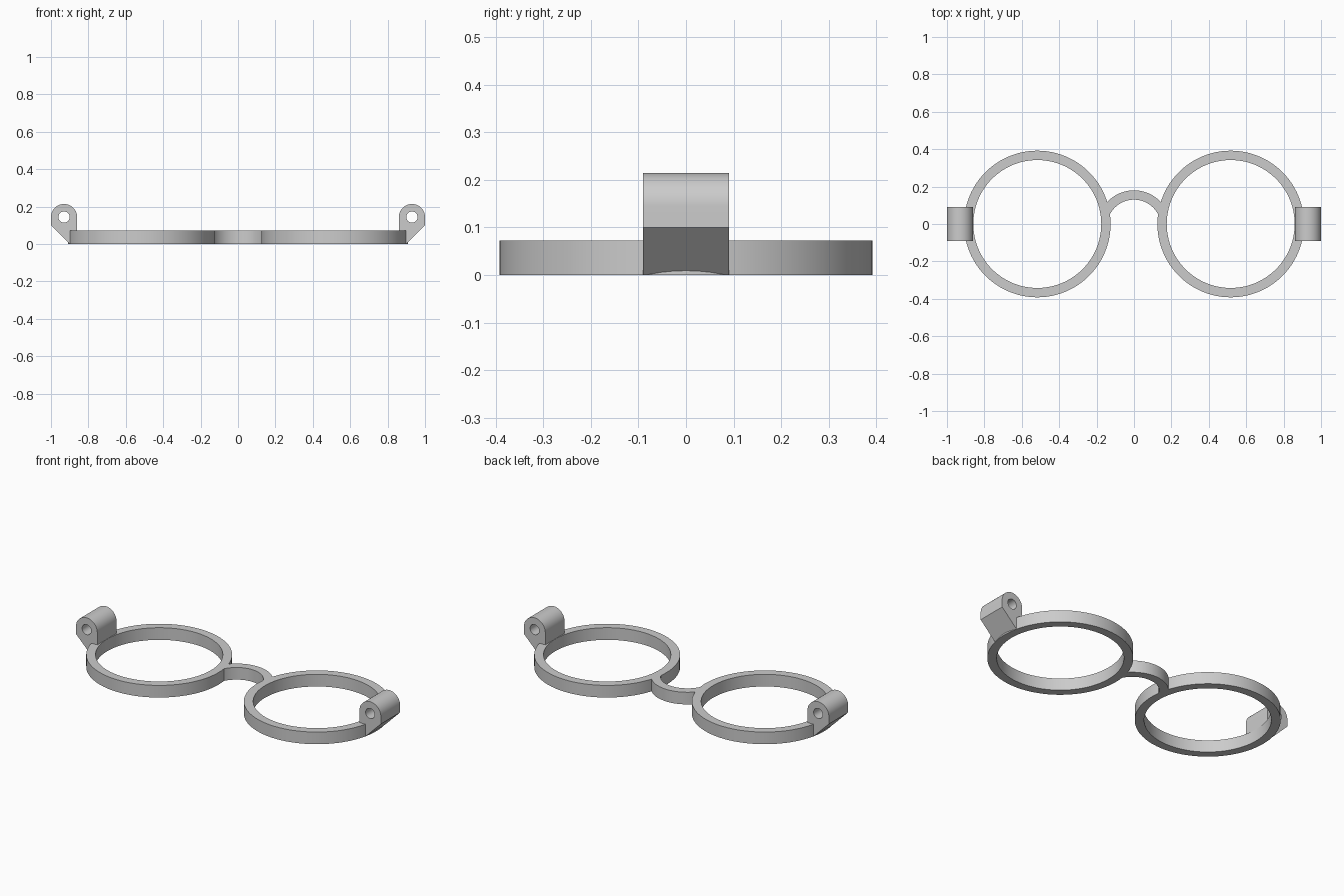
import bpy
import bmesh
from math import cos, sin, radians

cube = bpy.data.objects.get("Cube")
if cube:
    bpy.data.objects.remove(cube, do_unlink=True)

grey = bpy.data.materials.new("plain_grey")
grey.use_nodes = True
grey.diffuse_color = (0.6, 0.6, 0.6, 1)
grey.node_tree.nodes["Principled BSDF"].inputs["Base Color"].default_value = (0.6, 0.6, 0.6, 1)

HEIGHT = 0.072
RING_X, RING_OUTER, RING_INNER = 0.517, 0.392, 0.342


def arc(cx, cy, r, start, end, n):
    """Points along an arc, both ends included."""
    angles = [radians(start + (end - start) * i / n) for i in range(n + 1)]
    return [(cx + r * cos(a), cy + r * sin(a)) for a in angles]


def circle(cx, cy, r, n):
    return arc(cx, cy, r, 0, 360, n)[:-1]


def extrude_outlines(name, outlines, depth, location, rotation=(0, 0, 0)):
    """Fill closed outlines (inner ones become holes) and extrude them."""
    curve = bpy.data.curves.new(name + "_outline", "CURVE")
    curve.dimensions = "2D"
    curve.fill_mode = "BOTH"
    curve.extrude = depth / 2
    for points in outlines:
        spline = curve.splines.new("POLY")
        spline.points.add(len(points) - 1)
        for p, (x, y) in zip(spline.points, points):
            p.co = (x, y, 0, 1)
        spline.use_cyclic_u = True
    helper = bpy.data.objects.new(name + "_helper", curve)
    bpy.context.collection.objects.link(helper)
    mesh = bpy.data.meshes.new_from_object(
        helper.evaluated_get(bpy.context.evaluated_depsgraph_get()))
    bpy.data.objects.remove(helper, do_unlink=True)

    # Weld the caps to the walls
    bm = bmesh.new()
    bm.from_mesh(mesh)
    bmesh.ops.remove_doubles(bm, verts=bm.verts, dist=0.0001)
    bmesh.ops.recalc_face_normals(bm, faces=bm.faces)
    bm.to_mesh(mesh)
    bm.free()

    mesh.name = name
    mesh.materials.clear()
    mesh.materials.append(grey)
    obj = bpy.data.objects.new(name, mesh)
    bpy.context.collection.objects.link(obj)
    obj.location = location
    obj.rotation_euler = rotation
    bpy.ops.object.select_all(action="DESELECT")
    obj.select_set(True)
    bpy.context.view_layer.objects.active = obj
    bpy.ops.object.shade_smooth_by_angle(angle=radians(30))
    return obj


# Hinge side profile: rounded top, slanted outer underside, pin hole
hinge_profile = arc(0.93, 0.144, 0.07, 0, 180, 32) + [
    (0.86, 0.03), (0.9, 0.0), (1.0, 0.1)]
pin_hole = circle(0.93, 0.144, 0.03, 32)

for side, sign in (("left", 1), ("right", -1)):
    # Lens ring
    extrude_outlines(side + "_lens_ring",
                     [circle(0, 0, RING_OUTER, 96), circle(0, 0, RING_INNER, 96)],
                     HEIGHT, (sign * RING_X, 0, HEIGHT / 2))
    # Hinge block, standing on the outer edge of the ring
    outlines = [[(sign * x, z) for x, z in outline]
                for outline in (hinge_profile, pin_hole)]
    extrude_outlines(side + "_hinge", outlines, 0.18, (0, 0, 0), (radians(90), 0, 0))

# Arched nose bridge with its ends sunk into the rings
bridge = arc(0, -0.015, 0.195, 35, 145, 32) + arc(0, -0.015, 0.145, 157, 23, 32)
extrude_outlines("nose_bridge", [bridge], HEIGHT, (0, 0, HEIGHT / 2))
